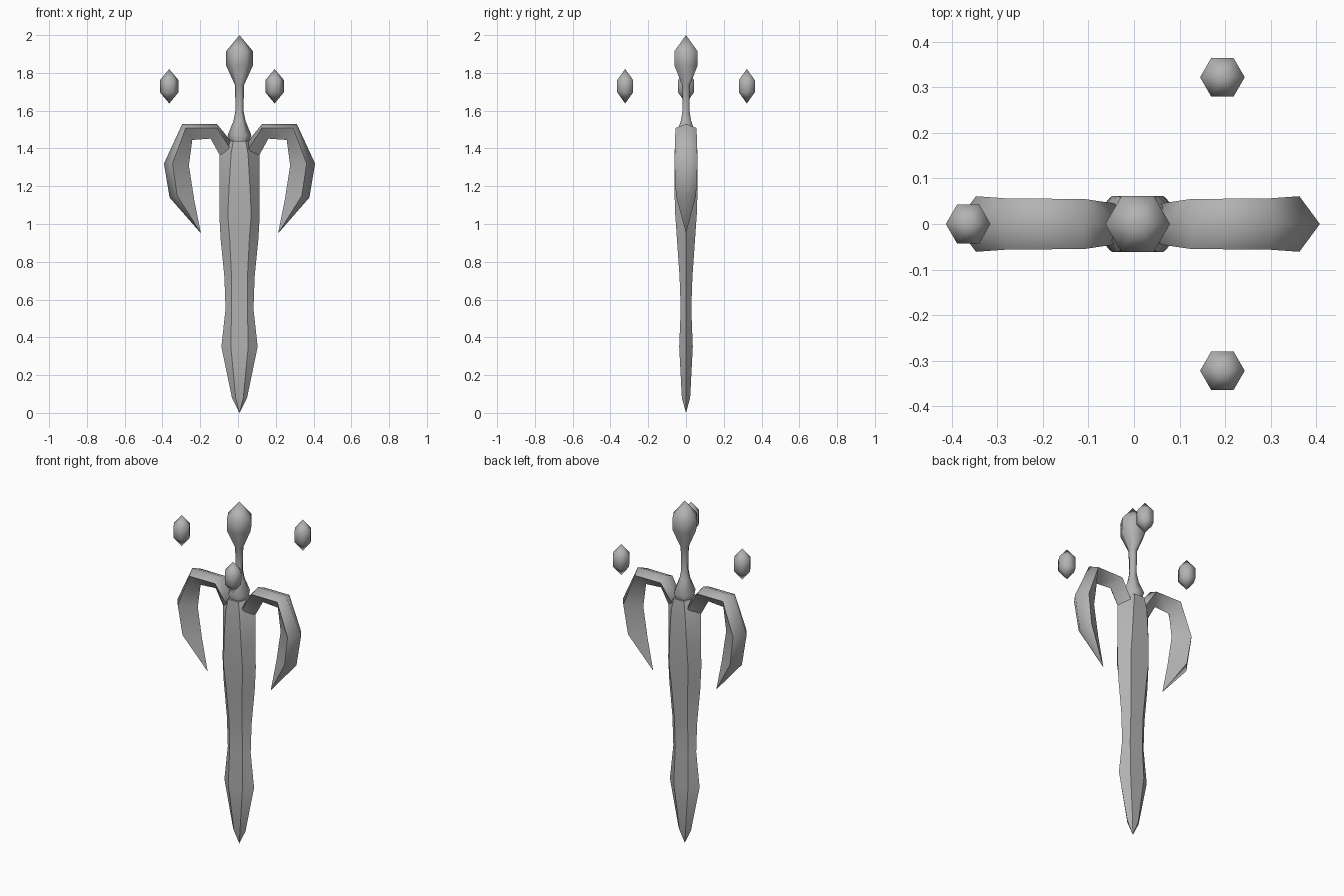
import bpy
import bmesh
from math import cos, sin, radians, pi

cube = bpy.data.objects.get("Cube")
if cube:
    bpy.data.objects.remove(cube, do_unlink=True)

CX = 0.008  # centre line of the sword

steel = bpy.data.materials.new("plain_grey")
steel.use_nodes = True
grey = (0.45, 0.45, 0.45, 1)
steel.diffuse_color = grey
steel.node_tree.nodes["Principled BSDF"].inputs["Base Color"].default_value = grey


def loft(name, rings, angle):
    """Skin a row of equal rings, welding collapsed ends to points."""
    bm = bmesh.new()
    rows = [[bm.verts.new(p) for p in ring] for ring in rings]
    n = len(rows[0])
    for a, b in zip(rows, rows[1:]):
        for i in range(n):
            j = (i + 1) % n
            bm.faces.new((a[i], a[j], b[j], b[i]))
    bm.faces.new(rows[0])
    bm.faces.new(rows[-1])
    bmesh.ops.remove_doubles(bm, verts=bm.verts, dist=1e-4)
    bmesh.ops.recalc_face_normals(bm, faces=bm.faces)
    mesh = bpy.data.meshes.new(name)
    bm.to_mesh(mesh)
    bm.free()
    mesh.materials.append(steel)
    obj = bpy.data.objects.new(name, mesh)
    bpy.context.collection.objects.link(obj)
    bpy.ops.object.select_all(action="DESELECT")
    obj.select_set(True)
    bpy.context.view_layer.objects.active = obj
    bpy.ops.object.shade_smooth_by_angle(angle=radians(angle))
    return obj


def hex_turned(name, x, y, profile):
    """Six-sided turned shape from (z, radius) pairs."""
    rings = [[(x + r * cos(k * pi / 3), y + r * sin(k * pi / 3), z)
              for k in range(6)] for z, r in profile]
    return loft(name, rings, 65)


# Blade: height, half width, half width of the flat, half thickness
blade = [(0.0, 0, 0, 0), (0.08, 0.04, 0.02, 0.022), (0.35, 0.096, 0.046, 0.036),
         (0.55, 0.074, 0.042, 0.028), (0.72, 0.08, 0.042, 0.034),
         (0.92, 0.1, 0.052, 0.048), (1.05, 0.107, 0.062, 0.057),
         (1.2, 0.106, 0.055, 0.062), (1.37, 0.105, 0.045, 0.062),
         (1.44, 0.05, 0.033, 0.055)]
loft("blade", [[(CX + w, 0, z), (CX + f, t, z), (CX - f, t, z),
                (CX - w, 0, z), (CX - f, -t, z), (CX + f, -t, z)]
               for z, w, f, t in blade], 30)

# Grip and pommel
hex_turned("grip_and_pommel", CX, 0,
           [(1.42, 0.045), (1.47, 0.063), (1.545, 0.032), (1.6, 0.021),
            (1.735, 0.024), (1.84, 0.071), (1.915, 0.071), (2.0, 0)])

# Curved guards: outer ridge, side edge, inner ridge (x, z each), half depth
guard = [((0.03, 1.42), (0.05, 1.4), (0.08, 1.32), 0.045),
         ((0.12, 1.53), (0.118, 1.508), (0.153, 1.452), 0.055),
         ((0.303, 1.53), (0.285, 1.508), (0.25, 1.445), 0.056),
         ((0.4, 1.32), (0.355, 1.32), (0.268, 1.31), 0.061),
         ((0.37, 1.14), (0.33, 1.15), (0.24, 1.13), 0.053),
         ((0.204, 0.95), (0.204, 0.95), (0.204, 0.95), 0)]
for side, sign in (("left", 1), ("right", -1)):
    loft(side + "_guard",
         [[(CX + sign * o[0], 0, o[1]), (CX + sign * e[0], d, e[1]),
           (CX + sign * i[0], 0, i[1]), (CX + sign * e[0], -d, e[1])]
          for o, e, i, d in guard], 77)

# Floating gems around the pommel
gem = [(1.638, 0), (1.697, 0.049), (1.762, 0.049), (1.82, 0)]
for name, x, y in (("right_gem", -0.364, 0), ("front_left_gem", 0.194, -0.322),
                   ("back_left_gem", 0.194, 0.322)):
    hex_turned(name, x, y, gem)
